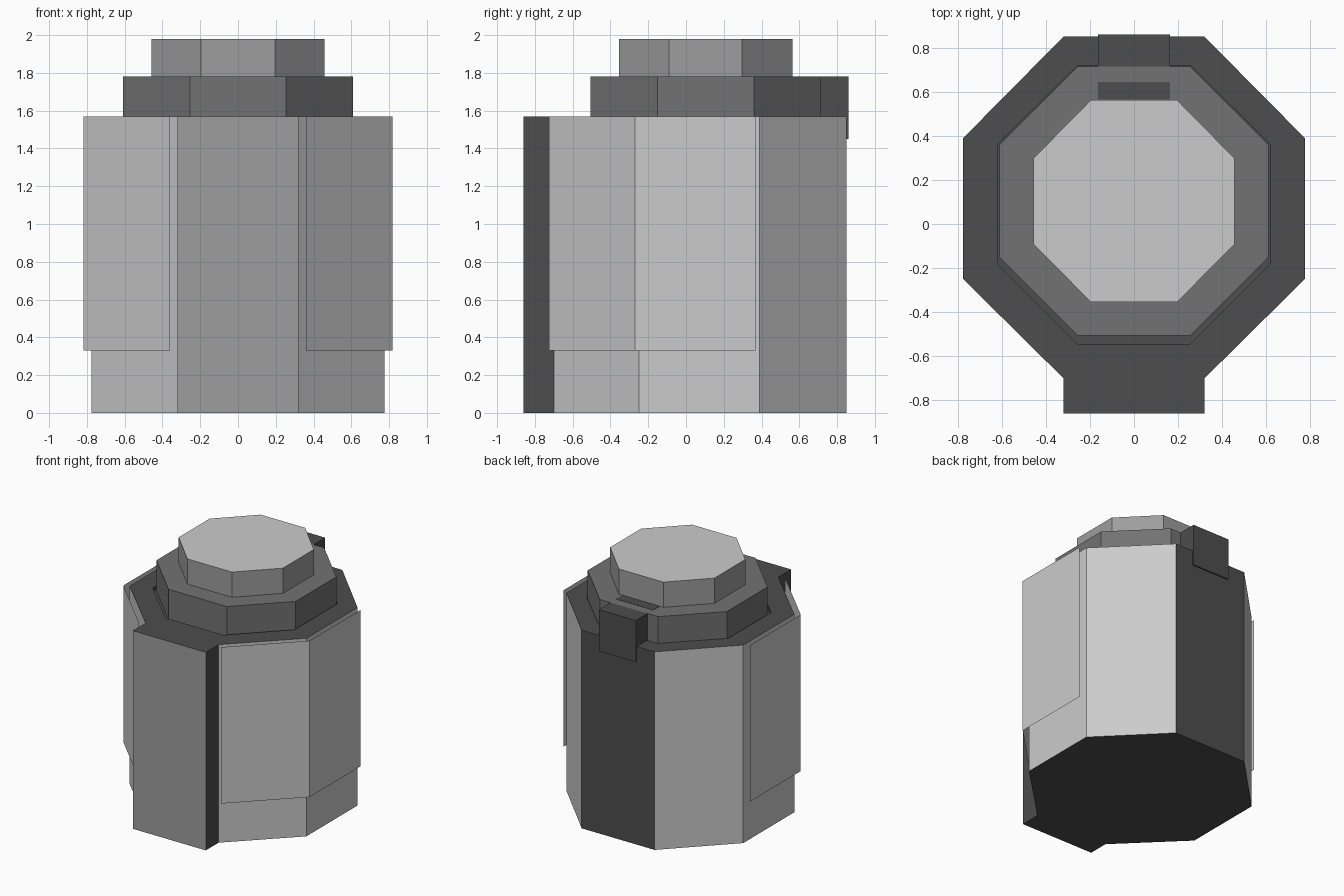
import bpy, bmesh

if "Cube" in bpy.data.objects:
    bpy.data.objects.remove(bpy.data.objects["Cube"])


def material(name, v):
    m = bpy.data.materials.new(name)
    m.diffuse_color = (v, v, v, 1)
    m.use_nodes = True
    m.node_tree.nodes["Principled BSDF"].inputs["Base Color"].default_value = m.diffuse_color
    return m


LIGHT = material("light_grey", 0.60)
MID = material("mid_grey", 0.34)
STEP = material("slate_grey", 0.17)
DARK = material("dark_grey", 0.075)


def finish(name, bm, mats, rule=lambda f: 0):
    bmesh.ops.recalc_face_normals(bm, faces=bm.faces)
    bm.normal_update()
    for f in bm.faces:
        f.material_index = rule(f)
    me = bpy.data.meshes.new(name)
    bm.to_mesh(me)
    bm.free()
    for m in mats:
        me.materials.append(m)
    ob = bpy.data.objects.new(name, me)
    bpy.context.collection.objects.link(ob)
    return ob


def octagon(x_in, x_out, y0, y1, y2, y3):
    # Eight corners, anticlockwise from the front left
    return [(-x_in, y0), (x_in, y0), (x_out, y1), (x_out, y2),
            (x_in, y3), (-x_in, y3), (-x_out, y2), (-x_out, y1)]


def stack(name, rings, mats, rule=lambda f: 0):
    # Closed solid from a list of (outline, height) loops
    bm = bmesh.new()
    loops = [[bm.verts.new((x, y, z)) for x, y in pts] for pts, z in rings]
    bm.faces.new(loops[0][::-1])
    bm.faces.new(loops[-1])
    for a, b in zip(loops, loops[1:]):
        n = len(a)
        for i in range(n):
            j = (i + 1) % n
            bm.faces.new((a[i], a[j], b[j], b[i]))
    return finish(name, bm, mats, rule)


def box(name, x, y0, y1, z0, z1, mats, rule=lambda f: 0):
    pts = [(-x, y0), (x, y0), (x, y1), (-x, y1)]
    return stack(name, [(pts, z0), (pts, z1)], mats, rule)


# Main body with a shallow recess around the step; dark top, bottom and back
outer = octagon(0.32, 0.775, -0.70, -0.25, 0.39, 0.85)
groove = octagon(0.255, 0.62, -0.545, -0.18, 0.36, 0.72)
stack("body", [(outer, 0), (outer, 1.57), (groove, 1.57), (groove, 1.54)],
      [LIGHT, DARK],
      lambda f: int(abs(f.normal.z) > 0.5 or f.normal.y > 0.9
                    or f.calc_center_median().z > 1.5))

# Front block, mid grey on its front only
box("front_block", 0.32, -0.86, -0.70, 0, 1.57, [MID, DARK],
    lambda f: int(f.normal.y > -0.5))

# Upper step and cap
step = octagon(0.255, 0.61, -0.505, -0.15, 0.36, 0.715)
stack("upper_step", [(step, 1.54), (step, 1.78)], [STEP])
cap = octagon(0.195, 0.457, -0.355, -0.09, 0.297, 0.563)
stack("cap", [(cap, 1.78), (cap, 1.98)], [MID, LIGHT],
      lambda f: int(f.normal.z > 0.5))

# Rear latch and the flat patch behind the cap
box("rear_latch", 0.163, 0.715, 0.86, 1.45, 1.78, [DARK])
box("step_patch", 0.163, 0.565, 0.645, 1.778, 1.782, [DARK])

# Thin side sheets wrapped around the front corners
for side, label in ((1, "right"), (-1, "left")):
    path = [(0.36, -0.725), (0.817, -0.27), (0.817, 0.367)]
    bm = bmesh.new()
    rows = [[bm.verts.new((side * x, y, z)) for x, y in path]
            for z in (0.33, 1.57)]
    for i in range(2):
        q = [rows[0][i], rows[0][i + 1], rows[1][i + 1], rows[1][i]]
        bm.faces.new(q if side > 0 else q[::-1])
    ob = finish(label + "_side_sheet", bm, [LIGHT])
    # Keep the open sheet facing outwards
    if ob.data.polygons[1].normal.x * side < 0:
        ob.data.flip_normals()
